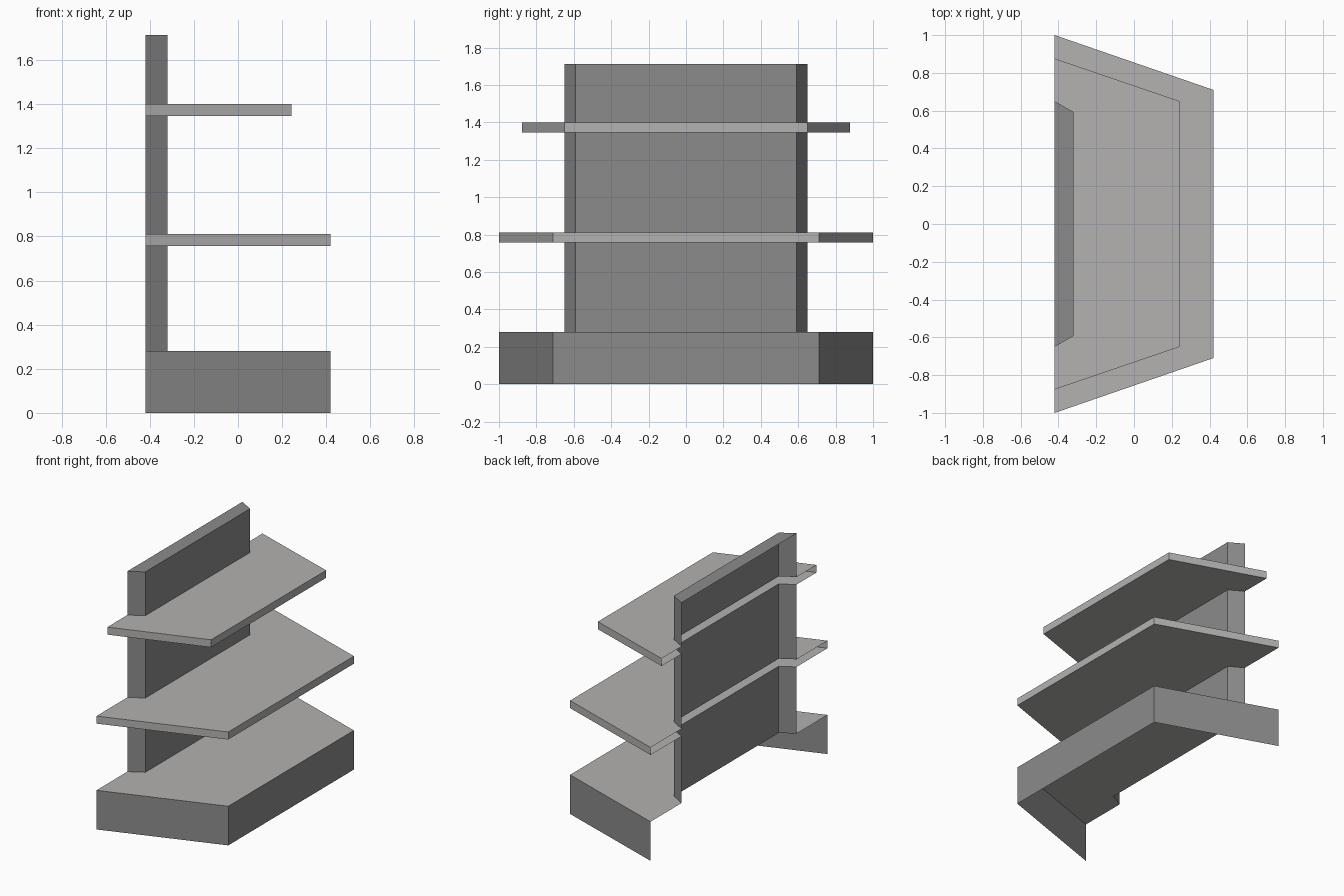
import bpy
import bmesh

if "Cube" in bpy.data.objects:
    bpy.data.objects.remove(bpy.data.objects["Cube"])

BACK = -0.42  # the unit is an open shell on its wall side and underneath
DARK, LIGHT = 0, 1

# Outlines: (half width at back, half width at front, front x)
BASE = (1.0, 0.71, 0.42)
PANEL = (0.65, 0.592, -0.319)
UPPER = (0.876, 0.65, 0.242)

# Bottom-to-top levels of the continuous skin, with the shade of the skin above each
LEVELS = [
    (BASE, 0.0, DARK), (BASE, 0.28, LIGHT),            # plinth and its top
    (PANEL, 0.28, DARK), (PANEL, 0.757, LIGHT),        # lower back panel
    (BASE, 0.757, LIGHT), (BASE, 0.811, LIGHT),        # wide shelf
    (PANEL, 0.811, DARK), (PANEL, 1.346, LIGHT),       # middle back panel
    (UPPER, 1.346, LIGHT), (UPPER, 1.40, LIGHT),       # narrow shelf
    (PANEL, 1.40, DARK), (PANEL, 1.713, DARK),         # upper back panel and cap
]


def add_ring(bm, outline, z):
    back_w, front_w, front_x = outline
    pts = [(BACK, -back_w), (front_x, -front_w), (front_x, front_w), (BACK, back_w)]
    return [bm.verts.new((x, y, z)) for x, y in pts]


def make_material(name, color):
    mat = bpy.data.materials.new(name)
    mat.diffuse_color = (*color, 1.0)
    mat.use_nodes = True
    mat.node_tree.nodes["Principled BSDF"].inputs["Base Color"].default_value = mat.diffuse_color
    return mat


bm = bmesh.new()
rings = [add_ring(bm, outline, z) for outline, z, _ in LEVELS]

# Walls and horizontal steps between neighbouring outlines
for low, high, (_, _, shade) in zip(rings, rings[1:], LEVELS):
    for i in range(3):
        face = bm.faces.new((low[i], low[i + 1], high[i + 1], high[i]))
        face.material_index = shade

# Top cap
bm.faces.new(rings[-1]).material_index = DARK

mesh = bpy.data.meshes.new("shelf_unit")
bm.to_mesh(mesh)
bm.free()
mesh.materials.append(make_material("dark_grey", (0.26, 0.26, 0.26)))
mesh.materials.append(make_material("warm_grey", (0.455, 0.445, 0.44)))
bpy.context.collection.objects.link(bpy.data.objects.new("shelf_unit", mesh))
